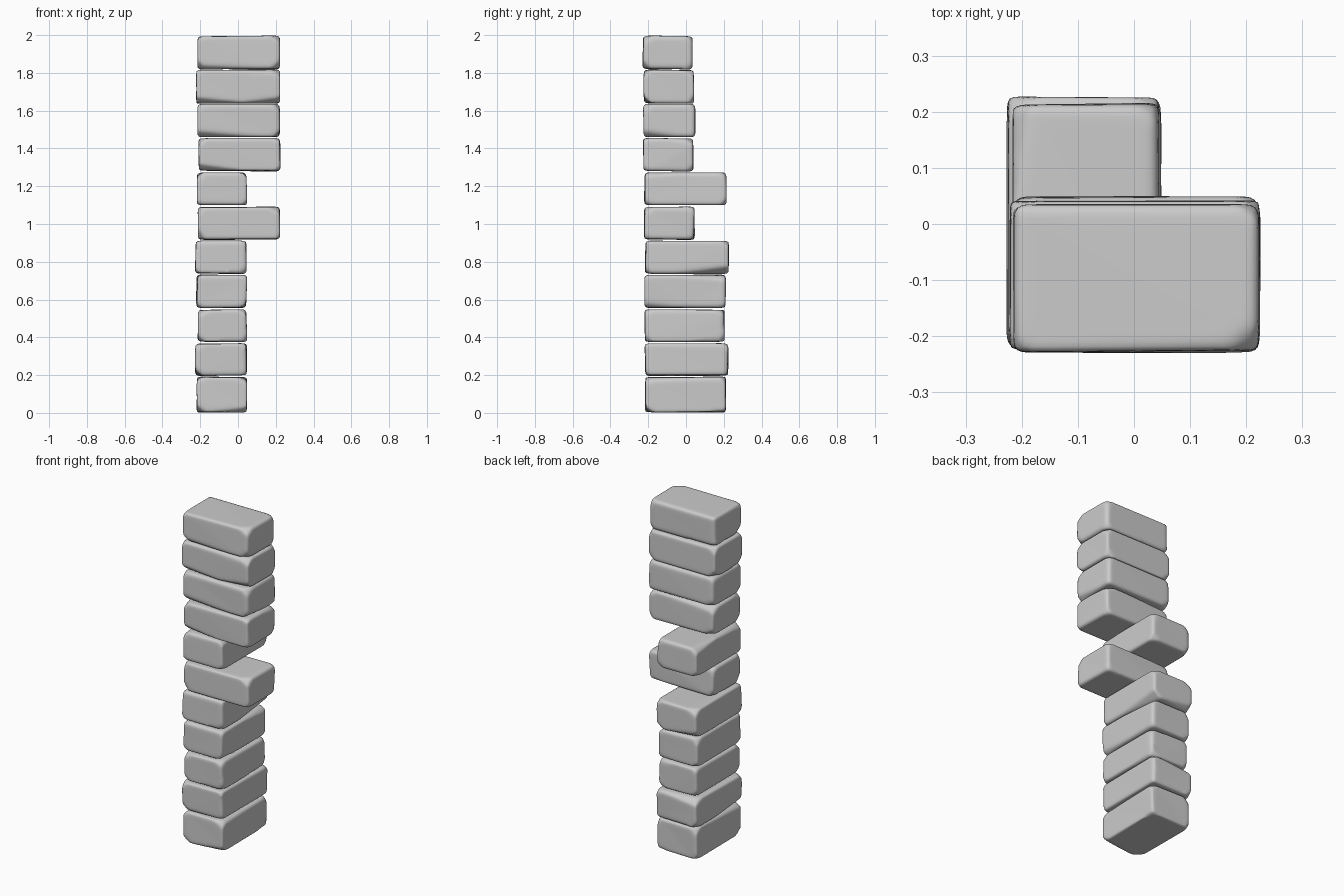
import bpy, bmesh, random
from mathutils import Vector

if "Cube" in bpy.data.objects:
    bpy.data.objects.remove(bpy.data.objects["Cube"])

random.seed(7)

# x0, x1, y0, y1 of each stone from bottom to top
STONES = [
    (-.22, .05, -.22, .215), (-.228, .05, -.22, .226), (-.217, .05, -.222, .208),
    (-.222, .05, -.222, .213), (-.23, .048, -.22, .228), (-.218, .226, -.224, .048),
    (-.222, .05, -.224, .217), (-.212, .227, -.231, .042), (-.22, .226, -.23, .051),
    (-.224, .226, -.23, .048), (-.217, .226, -.231, .042)]
LEVELS = [0, .193, .371, .551, .734, .915, 1.094, 1.277, 1.457, 1.637, 1.818, 2.0]


def chip(bm, point, normal):
    """Slice off the outside of a plane and close the cut."""
    bmesh.ops.bisect_plane(bm, geom=bm.verts[:] + bm.edges[:] + bm.faces[:], dist=1e-5,
                           plane_co=point, plane_no=normal, clear_outer=True)
    bmesh.ops.holes_fill(bm, edges=[e for e in bm.edges if e.is_boundary], sides=0)


def stone(name, box, z0, z1):
    lo, hi = Vector((box[0], box[2], z0)), Vector((box[1], box[3], z1))
    mid, half = (lo + hi) / 2, (hi - lo) / 2
    bm = bmesh.new()
    bmesh.ops.create_cube(bm, size=2)
    # slightly uneven corners
    for v in bm.verts:
        v.co = Vector(v.co[i] * (half[i] - random.uniform(0, .008)) for i in range(3))
    # worn corners
    for sx in (-1, 1):
        for sy in (-1, 1):
            for sz in (-1, 1):
                n = Vector((sx * random.uniform(.5, 1), sy * random.uniform(.5, 1),
                            sz * random.uniform(.6, 1.2))).normalized()
                corner = Vector((sx * half.x, sy * half.y, sz * half.z))
                chip(bm, corner - n * random.uniform(.018, .034), n)
    # long shallow chips along a few horizontal edges
    for k in range(3):
        axis, s, sz = random.choice((0, 1)), random.choice((-1, 1)), random.choice((-1, 1))
        n = Vector((random.uniform(-.12, .12), random.uniform(-.12, .12), sz * .8))
        n[axis] = s * .7
        n.normalize()
        edge = Vector((0, 0, sz * half.z))
        edge[axis] = s * half[axis]
        chip(bm, edge - n * random.uniform(.008, .016), n)
    bmesh.ops.recalc_face_normals(bm, faces=bm.faces[:])
    mesh = bpy.data.meshes.new(name)
    bm.to_mesh(mesh)
    bm.free()
    obj = bpy.data.objects.new(name, mesh)
    obj.location = mid
    bpy.context.collection.objects.link(obj)
    # soft, weathered surface
    remesh = obj.modifiers.new("remesh", 'REMESH')
    remesh.mode = 'VOXEL'
    remesh.voxel_size = .01
    remesh.use_smooth_shade = True
    smooth = obj.modifiers.new("soften", 'SMOOTH')
    smooth.factor = .5
    smooth.iterations = 7


# stacked corner quoins
for i, box in enumerate(STONES):
    stone(f"corner_stone_{i + 1}", box, LEVELS[i], LEVELS[i + 1])
